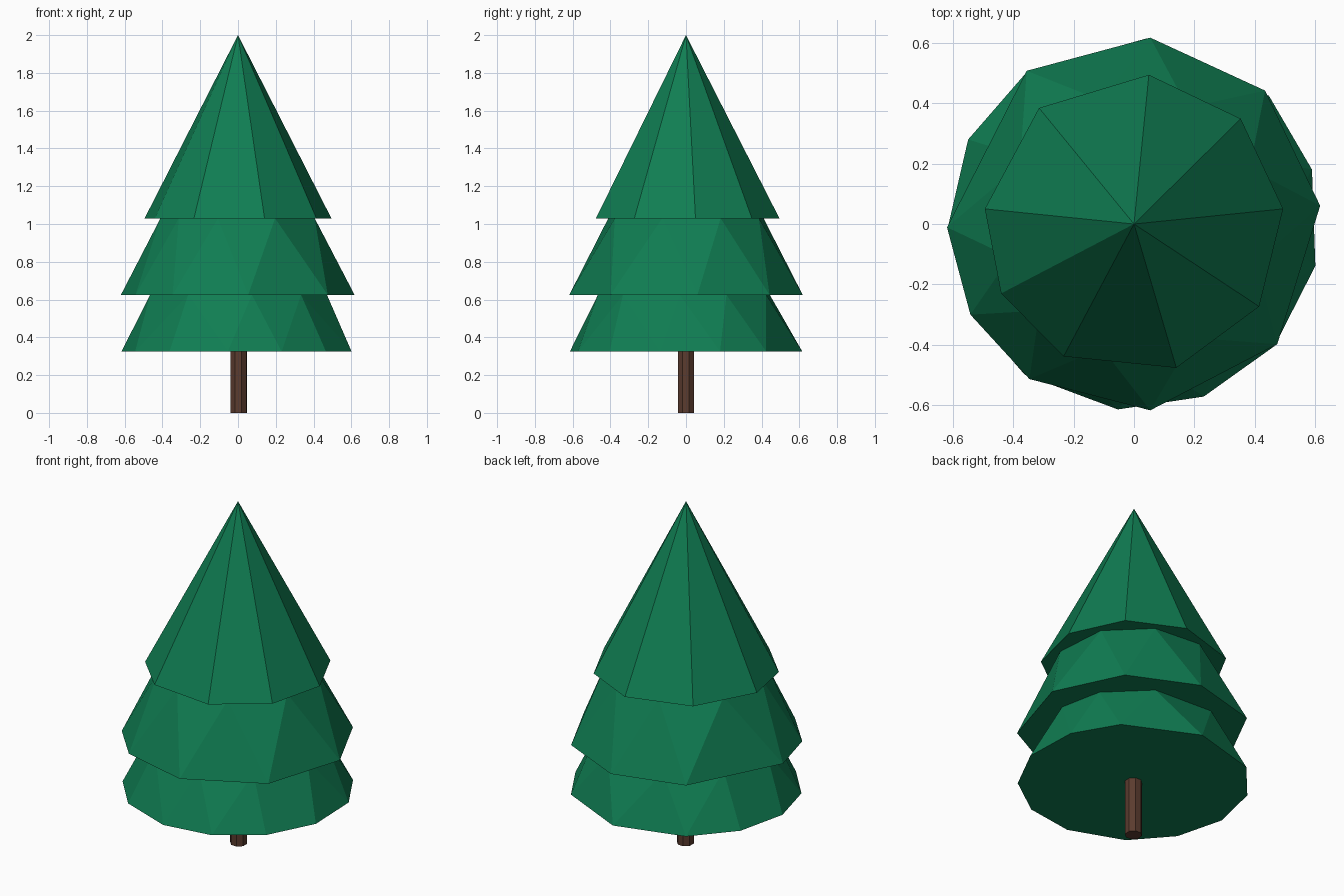
import bpy
import bmesh
from math import cos, sin, radians

cube = bpy.data.objects.get("Cube")
if cube:
    bpy.data.objects.remove(cube)


def make_material(name, color):
    mat = bpy.data.materials.new(name)
    mat.use_nodes = True
    mat.diffuse_color = color
    mat.node_tree.nodes["Principled BSDF"].inputs["Base Color"].default_value = color
    return mat


green = make_material("pine_green", (0.005, 0.205, 0.085, 1))
brown = make_material("bark_brown", (0.105, 0.045, 0.028, 1))


def ring(angles, radius, z, cx=0):
    """Points on a circle at the given angles in degrees."""
    return [(cx + radius * cos(radians(a)), radius * sin(radians(a)), z) for a in angles]


def faceted_solid(name, points, mat):
    """Flat-shaded convex solid spanning rings of points."""
    bm = bmesh.new()
    for p in points:
        bm.verts.new(p)
    bmesh.ops.convex_hull(bm, input=bm.verts[:])
    bmesh.ops.dissolve_limit(bm, angle_limit=radians(1), verts=bm.verts[:], edges=bm.edges[:])
    bmesh.ops.recalc_face_normals(bm, faces=bm.faces[:])
    mesh = bpy.data.meshes.new(name)
    bm.to_mesh(mesh)
    bm.free()
    mesh.materials.append(mat)
    obj = bpy.data.objects.new(name, mesh)
    bpy.context.collection.objects.link(obj)
    return obj


# Trunk, running up into the lowest tier
faceted_solid("trunk", ring(range(20, 380, 45), 0.046, 0, 0.004)
              + ring(range(20, 380, 45), 0.046, 0.4, 0.004), brown)

# Lowest tier: twelve uneven corners below, nine above
low_base = [17, 43.5, 86, 125, 153, 181, 208, 234, 265, 292, 319, 347]
low_top = [-81, -45, -4, 27, 64, 110, 150, 190, 236]
faceted_solid("lower_branches", ring(low_base, 0.617, 0.325) + ring(low_top, 0.472, 0.625), green)

# Middle tier: the upper corners sit between the lower ones
mid_base = [5.6, 45.5, 85, 125, 181, 209, 236, 275, 320]
mid_top = [(a + b) / 2 for a, b in zip(mid_base, mid_base[1:] + [mid_base[0] + 360])]
faceted_solid("middle_branches", ring(mid_base, 0.62, 0.625) + ring(mid_top, 0.425, 1.03), green)

# Pointed top tier
tip_base = [5.8, 44.6, 84.3, 129.3, 174.2, 207.6, 242, 286.4, 326.6]
faceted_solid("top_branches", ring(tip_base, 0.497, 1.03) + [(0, 0, 2)], green)
